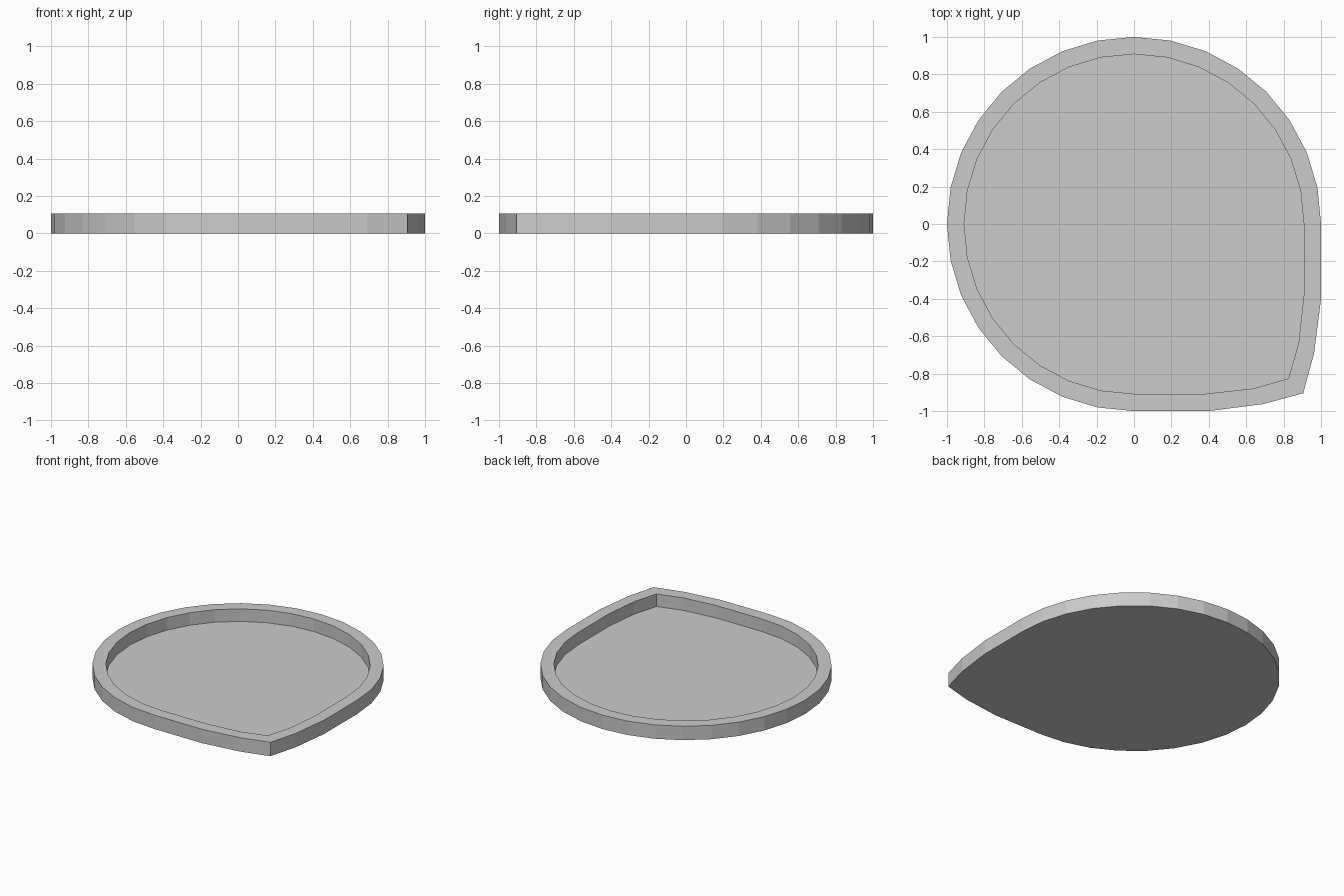
import bpy, bmesh
from math import cos, sin, pi

if "Cube" in bpy.data.objects:
    bpy.data.objects.remove(bpy.data.objects["Cube"])

HEIGHT, FLOOR = 0.105, 0.01


def outline(radius, corner):
    """Three quarters of a 32-sided circle, closed by a pointed corner."""
    arc = [(radius * cos(i * pi / 16), radius * sin(i * pi / 16)) for i in range(25)]
    # corner is mirrored across the diagonal y = -x
    half = [(-y, -x) for x, y in corner]
    return arc + half + corner[-2::-1]


outer = outline(1.0, [(1.0, -0.4), (0.963, -0.69), (0.905, -0.905)])
inner = outline(0.908, [(0.908, -0.38), (0.88, -0.635), (0.826, -0.826)])

# one-piece tray: underside, outer wall, rim, inner wall, floor
bm = bmesh.new()
levels = [(outer, 0), (outer, HEIGHT), (inner, HEIGHT), (inner, FLOOR)]
rings = [[bm.verts.new((x, y, z)) for x, y in pts] for pts, z in levels]
n = len(outer)
for a, b in zip(rings, rings[1:]):
    for i in range(n):
        j = (i + 1) % n
        bm.faces.new((a[i], a[j], b[j], b[i]))
bm.faces.new(rings[0][::-1])
bm.faces.new(rings[-1])
bmesh.ops.recalc_face_normals(bm, faces=bm.faces[:])

mesh = bpy.data.meshes.new("tray")
bm.to_mesh(mesh)
bm.free()
bpy.context.collection.objects.link(bpy.data.objects.new("tray", mesh))
